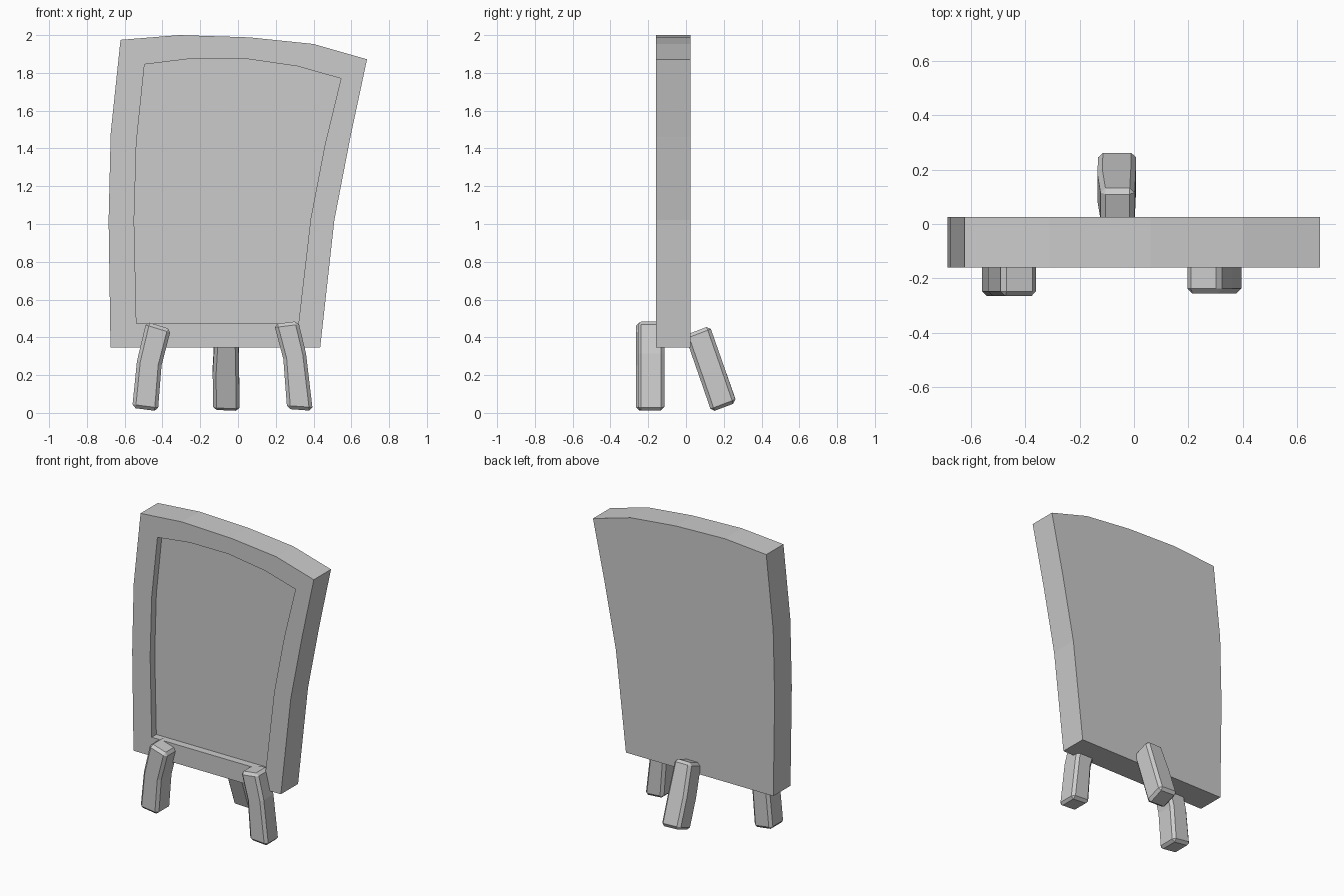
import bpy, bmesh
from mathutils import Vector

if "Cube" in bpy.data.objects:
    bpy.data.objects.remove(bpy.data.objects["Cube"])


def make_object(name, bm):
    bmesh.ops.recalc_face_normals(bm, faces=bm.faces)
    mesh = bpy.data.meshes.new(name)
    bm.to_mesh(mesh)
    bm.free()
    obj = bpy.data.objects.new(name, mesh)
    bpy.context.collection.objects.link(obj)
    return obj


def bridge(bm, a, b):
    for i in range(len(a)):
        j = (i + 1) % len(a)
        bm.faces.new((a[i], a[j], b[j], b[i]))


def loft(name, rings):
    """Skin successive vertex rings and cap both ends."""
    bm = bmesh.new()
    loops = [[bm.verts.new(p) for p in ring] for ring in rings]
    for a, b in zip(loops, loops[1:]):
        bridge(bm, a, b)
    bm.faces.new(loops[0])
    bm.faces.new(loops[-1])
    return make_object(name, bm)


def leg(name, sections, v):
    """Bent four-sided leg; each section is (centre, half width vector)."""
    v = Vector(v)
    rings = []
    for c, u in sections:
        c, u = Vector(c), Vector(u)
        rings.append([c - u - v, c + u - v, c + u + v, c - u + v])
    obj = loft(name, rings)
    mod = obj.modifiers.new("chamfer", 'BEVEL')
    mod.width = 0.018
    mod.segments = 1
    mod.limit_method = 'ANGLE'
    mod.angle_limit = 0.6
    return obj


# Skewed board with a shallow recessed panel in the front
outer = [(-0.675, 0.345), (0.435, 0.345), (0.51, 1.02), (0.595, 1.46),
         (0.683, 1.872), (0.40, 1.953), (0.06, 1.988), (-0.31, 2.0),
         (-0.622, 1.975), (-0.674, 1.48), (-0.685, 1.02)]
inner = [(-0.538, 0.473), (0.32, 0.473), (0.385, 1.03), (0.46, 1.42),
         (0.545, 1.77), (0.315, 1.835), (0.04, 1.875), (-0.25, 1.875),
         (-0.495, 1.845), (-0.538, 1.43), (-0.55, 1.02)]
loft("board", [[(x, y, z) for x, z in outline] for outline, y in
               ((outer, 0.025), (outer, -0.16), (inner, -0.16), (inner, -0.11))])

# Two splayed front legs
leg("front_leg_left", [((-0.492, -0.192, 0.018), (0.068, 0, -0.009)),
                       ((-0.470, -0.192, 0.262), (0.065, 0, -0.012)),
                       ((-0.420, -0.192, 0.463), (0.065, 0, -0.020))], (0, 0.073, 0))
leg("front_leg_right", [((0.328, -0.185, 0.016), (0.068, 0, -0.005)),
                        ((0.300, -0.185, 0.300), (0.060, 0, 0.015)),
                        ((0.255, -0.185, 0.478), (0.064, 0, 0.008))], (0, 0.070, 0))

# Rear prop leg leaning backwards
leg("back_leg", [((-0.062, 0.201, 0.032), (0.070, 0, -0.003)),
                 ((-0.064, 0.132, 0.230), (0.070, 0, 0)),
                 ((-0.060, 0.060, 0.436), (0.062, 0, 0))], (0, 0.066, 0.025))
